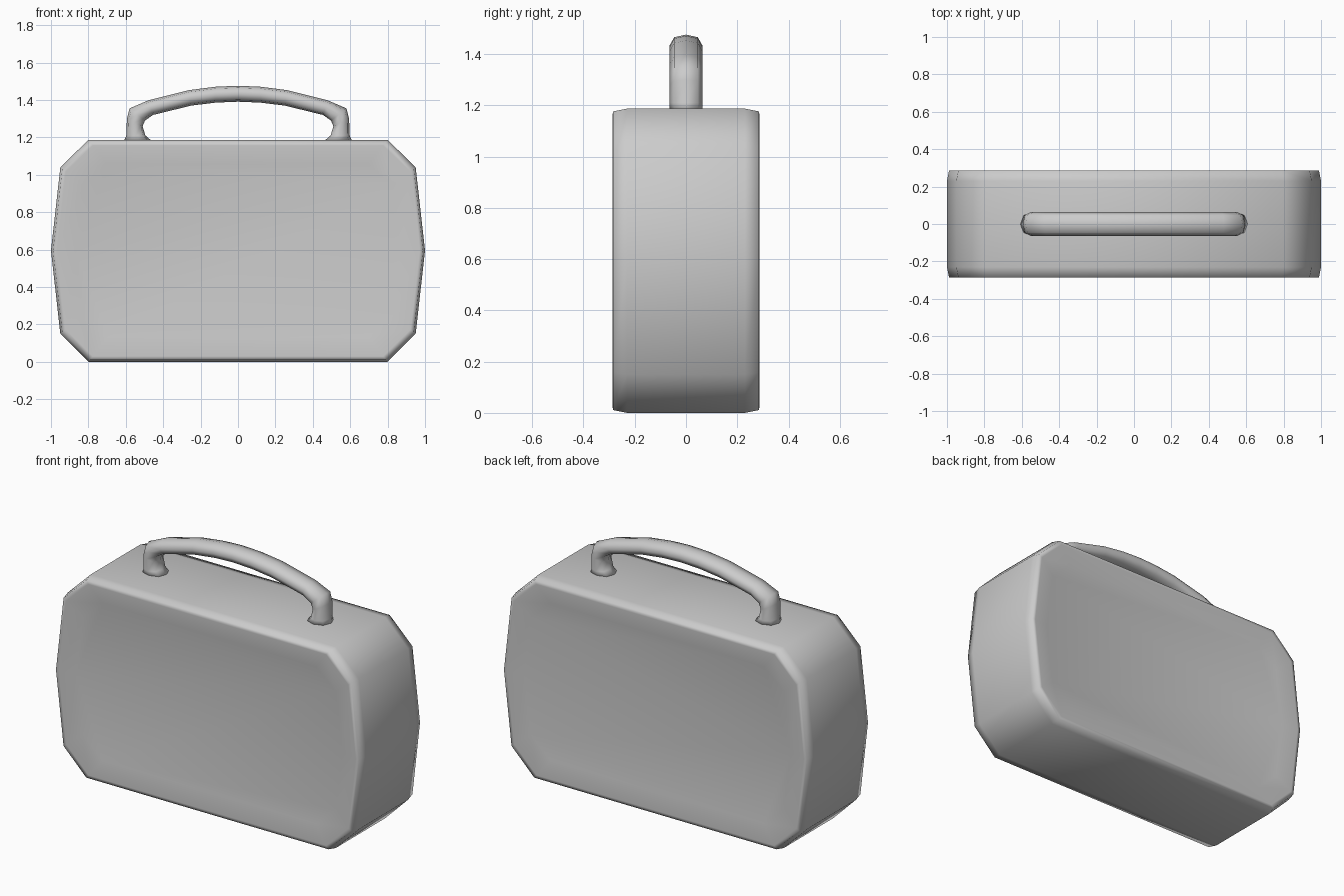
import bpy, bmesh, math

if "Cube" in bpy.data.objects:
    bpy.data.objects.remove(bpy.data.objects["Cube"])


def loft(name, rings):
    """Skin a list of equal-length point rings and cap both ends."""
    bm = bmesh.new()
    vs = [[bm.verts.new(p) for p in r] for r in rings]
    n = len(vs[0])
    for a, b in zip(vs, vs[1:]):
        for i in range(n):
            j = (i + 1) % n
            bm.faces.new((a[i], a[j], b[j], b[i]))
    bm.faces.new(vs[0])
    bm.faces.new(vs[-1])
    bmesh.ops.recalc_face_normals(bm, faces=bm.faces)
    for f in bm.faces:
        f.smooth = True
    me = bpy.data.meshes.new(name)
    bm.to_mesh(me)
    bm.free()
    ob = bpy.data.objects.new(name, me)
    bpy.context.collection.objects.link(ob)
    return ob


# Case body: ten-sided outline, rounded rims, shallow dished front and back
half = [(0.80, 0.0), (0.95, 0.15), (1.0, 0.595), (0.95, 1.04), (0.80, 1.187)]
outline = half + [(-x, z) for x, z in reversed(half)]
MID = 0.5935


def body_ring(y, inset):
    return [(x * (1 - inset), y, MID + (z - MID) * (1 - inset / MID))
            for x, z in outline]


rims = [(0.267, 0.13), (0.287, 0.03), (0.285, 0.011), (0.23, 0.0)]
loft("case_body", [body_ring(-y, i) for y, i in rims]
     + [body_ring(y, i) for y, i in reversed(rims)])

# Carrying handle: octagonal section swept between outer and inner edges
outer = [(0.61, 1.18), (0.597, 1.21), (0.594, 1.30), (0.58, 1.355),
         (0.48, 1.398), (0.26, 1.453), (0.12, 1.471), (0.0, 1.476)]
inner = [(0.46, 1.18), (0.495, 1.21), (0.51, 1.26), (0.497, 1.29),
         (0.455, 1.32), (0.25, 1.37), (0.12, 1.386), (0.0, 1.391)]
pairs = list(zip(outer, inner))
pairs += [((-a[0], a[1]), (-b[0], b[1])) for a, b in reversed(pairs[:-1])]
section = [(0, 1), (0.046, 0.76), (0.064, 0), (0.046, -0.76),
           (0, -1), (-0.046, -0.76), (-0.064, 0), (-0.046, 0.76)]


def handle_ring(o, i):
    return [((o[0] + i[0]) / 2 + t * (o[0] - i[0]) / 2,
             y,
             (o[1] + i[1]) / 2 + t * (o[1] - i[1]) / 2) for y, t in section]


loft("carry_handle", [handle_ring(o, i) for o, i in pairs])
